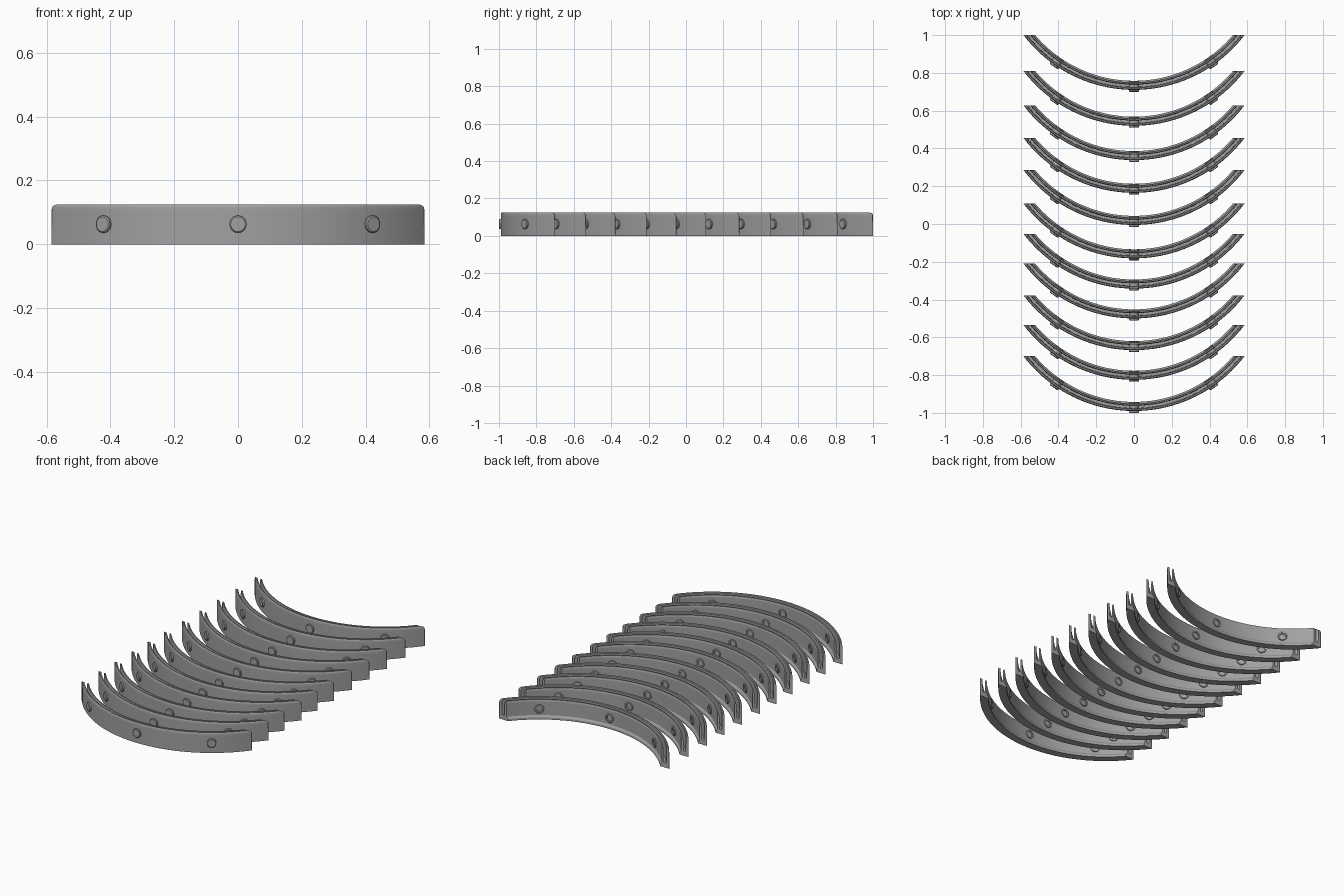
import bpy, bmesh, math
from mathutils import Vector

if "Cube" in bpy.data.objects:
    bpy.data.objects.remove(bpy.data.objects["Cube"])

R = 0.735        # outer radius of a band
SAG = 0.29       # depth of the arc
H = 0.125        # band height
CUT = R - SAG    # distance from arc centre to the straight end cut
CORNER = 0.02    # rounding of the upper end corners

grey = bpy.data.materials.new("plain_grey")
grey.diffuse_color = (0.36, 0.36, 0.36, 1)
grey.use_nodes = True
grey.node_tree.nodes["Principled BSDF"].inputs["Base Color"].default_value = grey.diffuse_color


def corner_pull(z):
    k = max(0.0, z - (H - CORNER))
    return CORNER - math.sqrt(max(0.0, CORNER ** 2 - k ** 2))


def finish(bm, name):
    bmesh.ops.recalc_face_normals(bm, faces=bm.faces)
    me = bpy.data.meshes.new(name)
    bm.to_mesh(me)
    bm.free()
    me.materials.append(grey)
    return me


def band_mesh():
    # channel cross-section: (depth behind the outer face, height)
    profile = [(0, 0), (0, 0.105), (0, 0.115), (0.001, 0.121), (0.004, H),
               (0.010, H), (0.014, 0.121), (0.014, 0.105), (0.016, 0.03),
               (0.028, 0.03), (0.029, 0.105), (0.031, 0.119),
               (0.037, 0.119), (0.040, 0.113), (0.040, 0.105),
               (0.040, 0.024), (0.048, 0.012), (0.048, 0)]
    steps = 40
    bm = bmesh.new()
    rows = []
    for i in range(steps + 1):
        t = 2 * i / steps - 1
        row = []
        for d, z in profile:
            r = R - d
            a = t * (math.acos(CUT / r) - corner_pull(z) / r)
            row.append(bm.verts.new((r * math.sin(a), -r * math.cos(a), z)))
        rows.append(row)
    n = len(profile)
    for a, b in zip(rows, rows[1:]):
        for j in range(n):
            k = (j + 1) % n
            bm.faces.new((a[j], a[k], b[k], b[j]))
    bm.faces.new(rows[0])
    bm.faces.new(rows[-1])
    return finish(bm, "curved_band")


def rivet_mesh():
    # turned profile: (radius, depth), with a hollow inner head
    turned = [(0.023, -0.010), (0.027, -0.007), (0.027, 0.045),
              (0.025, 0.047), (0.017, 0.047), (0.015, 0.0415)]
    seg = 24
    bm = bmesh.new()
    for ang in (-0.608, 0, 0.608):
        out = Vector((math.sin(ang), -math.cos(ang), 0))
        side = Vector((math.cos(ang), math.sin(ang), 0))
        rings = []
        for rad, d in turned:
            c = out * (R - d) + Vector((0, 0, 0.063))
            ring = []
            for s in range(seg):
                u = 2 * math.pi * s / seg
                ring.append(bm.verts.new(c + side * rad * math.cos(u)
                                         + Vector((0, 0, rad * math.sin(u)))))
            rings.append(ring)
        for a, b in zip(rings, rings[1:]):
            for s in range(seg):
                k = (s + 1) % seg
                bm.faces.new((a[s], a[k], b[k], b[s]))
        bm.faces.new(rings[0])
        bm.faces.new(rings[-1])
    return finish(bm, "rivets")


# row of nested bands, each with three rivets
band, rivets = band_mesh(), rivet_mesh()
ends = [1.0, 0.81, 0.628, 0.455, 0.285, 0.108, -0.052, -0.21, -0.378, -0.535, -0.70]
for i, y in enumerate(ends):
    for me in (band, rivets):
        ob = bpy.data.objects.new(f"{me.name}_{i + 1}", me)
        ob.location.y = y + CUT
        bpy.context.collection.objects.link(ob)

# smooth shading with sharp edges kept
for me in (band, rivets):
    me.shade_smooth()
    me.set_sharp_from_angle(angle=math.radians(30))
